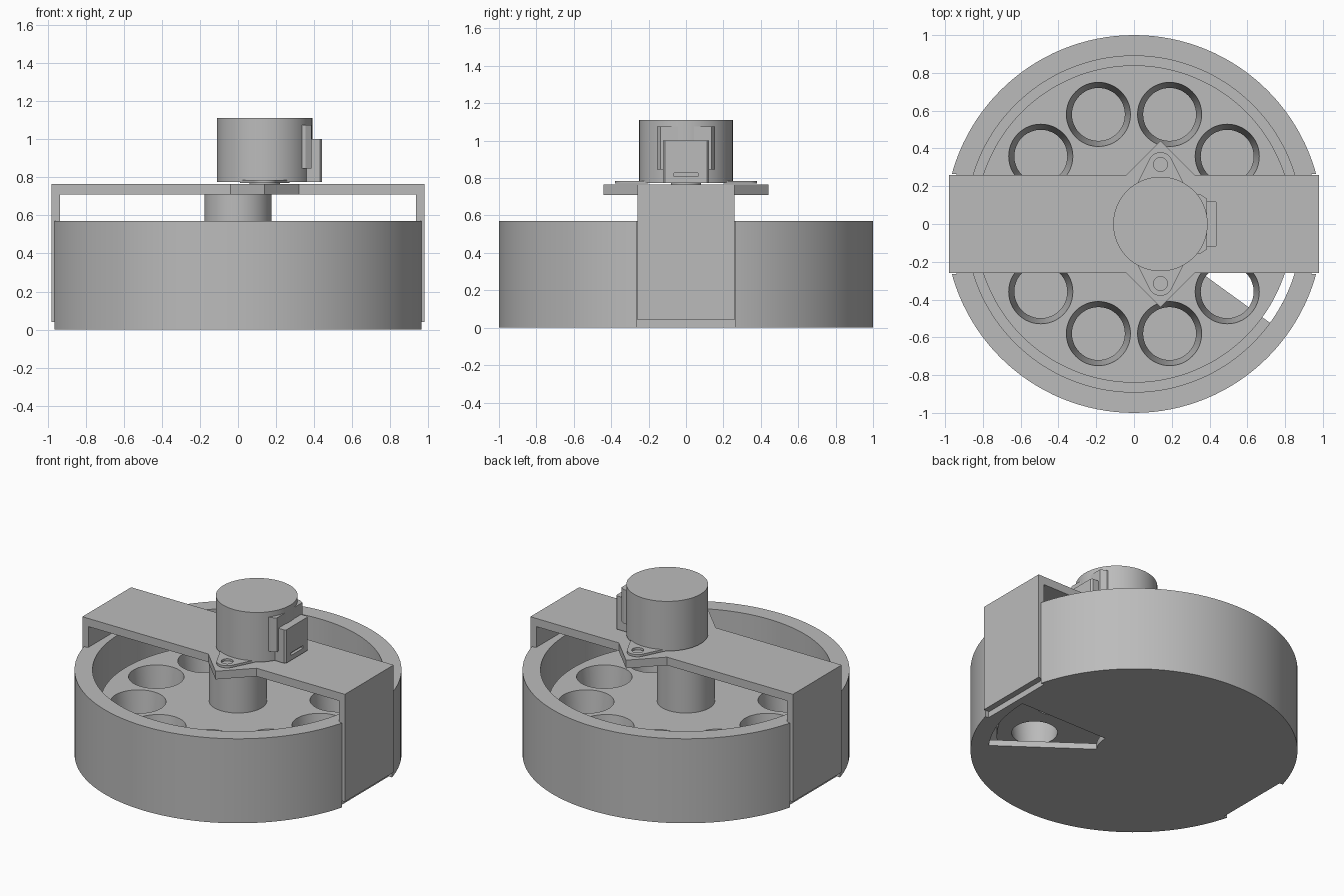
import bpy, bmesh
from math import cos, sin, pi, radians
from mathutils import Matrix

if "Cube" in bpy.data.objects:
    bpy.data.objects.remove(bpy.data.objects["Cube"])

grey = bpy.data.materials.new("plain_grey")
grey.use_nodes = True
colour = (0.5, 0.5, 0.5, 1)
grey.diffuse_color = colour
grey.node_tree.nodes["Principled BSDF"].inputs["Base Color"].default_value = colour


def finish(name, bm):
    bmesh.ops.recalc_face_normals(bm, faces=bm.faces)
    mesh = bpy.data.meshes.new(name)
    bm.to_mesh(mesh)
    bm.free()
    mesh.materials.append(grey)
    ob = bpy.data.objects.new(name, mesh)
    bpy.context.collection.objects.link(ob)
    return ob


def prism(name, pts, z0, z1):
    bm = bmesh.new()
    face = bm.faces.new([bm.verts.new((x, y, z0)) for x, y in pts])
    top = bmesh.ops.extrude_face_region(bm, geom=[face])["geom"]
    verts = [v for v in top if isinstance(v, bmesh.types.BMVert)]
    bmesh.ops.translate(bm, verts=verts, vec=(0, 0, z1 - z0))
    return finish(name, bm)


def box(name, x0, x1, y0, y1, z0, z1):
    return prism(name, [(x0, y0), (x1, y0), (x1, y1), (x0, y1)], z0, z1)


def cylinder(name, x, y, r0, r1, z0, z1, segments=96):
    bm = bmesh.new()
    place = Matrix.Translation((x, y, (z0 + z1) / 2))
    bmesh.ops.create_cone(bm, cap_ends=True, segments=segments, radius1=r0,
                          radius2=r1, depth=z1 - z0, matrix=place)
    return finish(name, bm)


def arc(r, a0, a1, n, x=0, y=0):
    angles = [radians(a0 + (a1 - a0) * i / n) for i in range(n + 1)]
    return [(x + r * cos(a), y + r * sin(a)) for a in angles]


def combine(ob, others, operation="DIFFERENCE"):
    bpy.context.view_layer.objects.active = ob
    for other in others:
        mod = ob.modifiers.new("cut", "BOOLEAN")
        mod.operation = operation
        mod.solver = "EXACT"
        mod.object = other
        bpy.ops.object.modifier_apply(modifier=mod.name)
        bpy.data.objects.remove(other)


def smooth(ob):
    bpy.ops.object.select_all(action="DESELECT")
    ob.select_set(True)
    bpy.context.view_layer.objects.active = ob
    bpy.ops.object.shade_smooth_by_angle(angle=radians(30))


# Round open housing with side slots and a wedge outlet in the floor
housing = cylinder("housing", 0, 0, 1, 1, 0, 0.57, 128)
wedge = arc(0.89, -36, 0, 14) + arc(0.23, 0, -36, 4)
combine(housing, [
    cylinder("cavity", 0, 0, 0.89, 0.89, 0.04, 0.7, 128),
    box("slot_left", 0.94, 1.1, -0.265, 0.265, -0.1, 0.7),
    box("slot_right", -1.1, -0.94, -0.265, 0.265, -0.1, 0.7),
    prism("outlet", wedge, -0.1, 0.06),
])

# Rotating dispenser disk with ten tapered pockets
disk = cylinder("dispenser_disk", 0, 0, 0.84, 0.84, 0.1, 0.36, 128)
pockets = []
for i in range(10):
    a = i * pi / 5
    pockets.append(cylinder("pocket", 0.61 * cos(a), 0.61 * sin(a),
                            0.139, 0.171, 0.09, 0.37, 48))
combine(disk, pockets)

hub = cylinder("disk_hub", 0, 0, 0.177, 0.177, 0.35, 0.71, 64)

# Bridge bracket with a diamond motor seat and two legs
mx = 0.14
half = [(-0.98, 0.26), (mx - 0.18, 0.26), (mx, 0.44), (mx + 0.18, 0.26), (0.98, 0.26)]
outline = half + [(x, -y) for x, y in reversed(half)]
bracket = prism("bridge_bracket", outline, 0.71, 0.765)
combine(bracket, [
    box("leg_left", 0.935, 0.98, -0.26, 0.26, 0.04, 0.75),
    box("leg_right", -0.98, -0.935, -0.26, 0.26, 0.04, 0.75),
], "UNION")

# Motor on its boss
motor = cylinder("motor_body", mx, 0, 0.25, 0.25, 0.775, 1.11, 96)
boss = cylinder("motor_boss", mx, 0, 0.08, 0.08, 0.76, 0.78, 48)

# Mounting ears with screw holes
ears = []
for side, label in ((1, "back"), (-1, "front")):
    shape = [(mx + 0.13, 0.2)] + arc(0.065, 30, 150, 16, mx, 0.315) + [(mx - 0.13, 0.2)]
    ear = prism(label + "_mounting_ear", [(x, y * side) for x, y in shape], 0.77, 0.785)
    combine(ear, [cylinder("screw_hole", mx, 0.315 * side, 0.037, 0.037, 0.7, 0.8, 32)])
    ears.append(ear)

# Connector block on the motor side
block = [(0.25, -0.155), (0.355, -0.155), (0.386, -0.135),
         (0.386, 0.135), (0.355, 0.155), (0.25, 0.155)]
prism("connector_base", block, 0.845, 1.075)
cover = [(0.36, -0.122), (0.43, -0.122), (0.44, -0.112),
         (0.44, 0.112), (0.43, 0.122), (0.36, 0.122)]
connector = prism("connector_cover", cover, 0.775, 1.0)
combine(connector, [box("cable_slot", 0.42, 0.5, -0.065, 0.065, 0.808, 0.826)])

for part in [housing, disk, hub, motor, boss] + ears:
    smooth(part)
